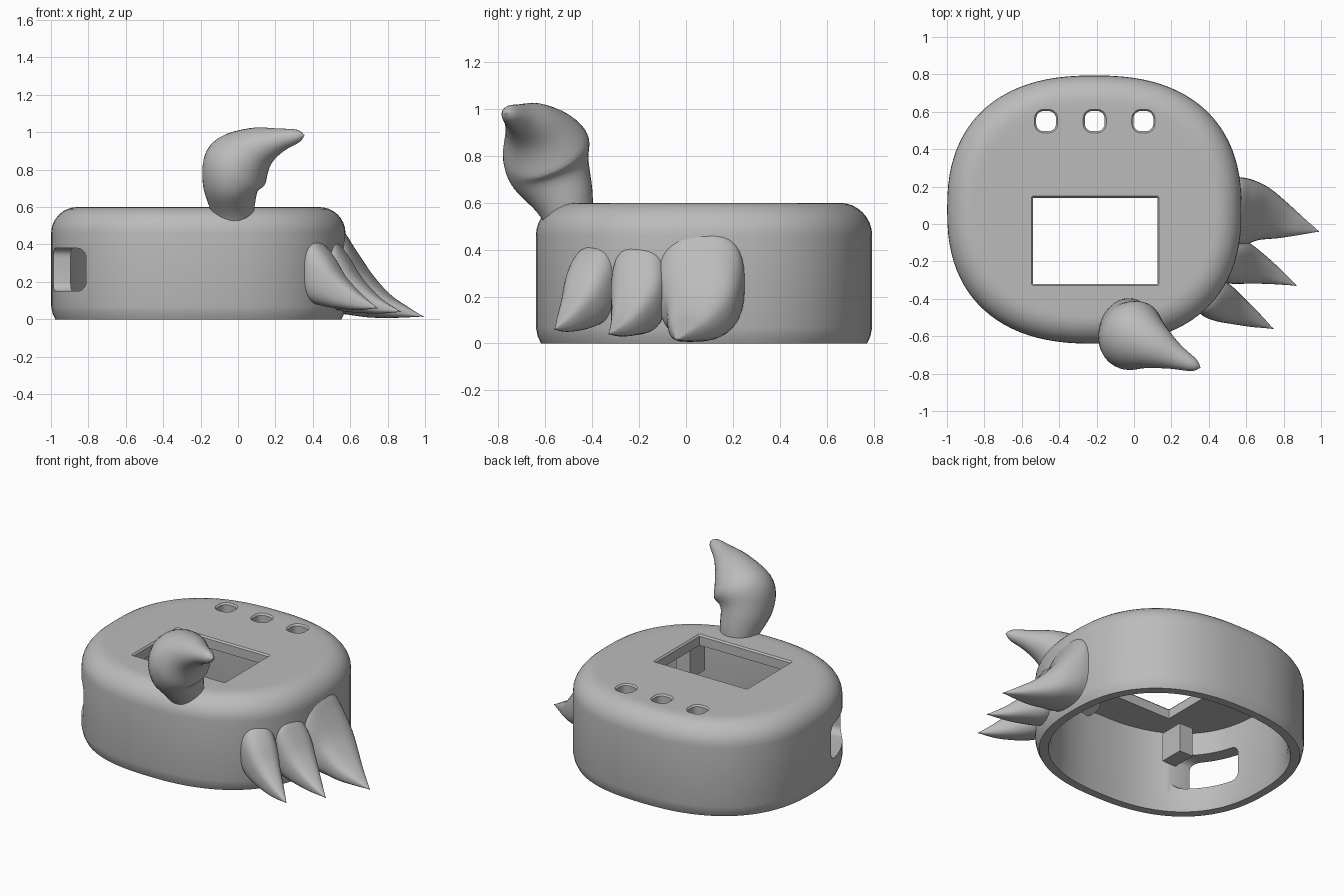
import bpy, bmesh, math
from mathutils import Vector

cube = bpy.data.objects.get("Cube")
if cube:
    bpy.data.objects.remove(cube, do_unlink=True)

grey = bpy.data.materials.new("plain grey")
grey.use_nodes = True
tone = (0.5, 0.5, 0.5, 1)
grey.diffuse_color = tone
grey.node_tree.nodes["Principled BSDF"].inputs["Base Color"].default_value = tone


def loft(name, rings):
    """Skin a list of equal-length rings and cap both ends."""
    bm = bmesh.new()
    loops = [[bm.verts.new(p) for p in ring] for ring in rings]
    n = len(loops[0])
    for a, b in zip(loops, loops[1:]):
        for i in range(n):
            j = (i + 1) % n
            bm.faces.new((a[i], a[j], b[j], b[i]))
    bm.faces.new(loops[0])
    bm.faces.new(loops[-1])
    bmesh.ops.recalc_face_normals(bm, faces=bm.faces)
    mesh = bpy.data.meshes.new(name)
    bm.to_mesh(mesh)
    bm.free()
    mesh.materials.append(grey)
    obj = bpy.data.objects.new(name, mesh)
    bpy.context.collection.objects.link(obj)
    return obj


def activate(obj):
    bpy.ops.object.select_all(action="DESELECT")
    obj.select_set(True)
    bpy.context.view_layer.objects.active = obj


def smooth(obj, degrees=35):
    activate(obj)
    bpy.ops.object.shade_smooth_by_angle(angle=math.radians(degrees))


def oval(a, b, power, count):
    """Squared-off ellipse outline."""
    pts = []
    for i in range(count):
        t = math.tau * i / count
        c, s = math.cos(t), math.sin(t)
        pts.append((math.copysign(abs(c) ** (2 / power), c) * a,
                    math.copysign(abs(s) ** (2 / power), s) * b))
    return pts


def rounded_rect(u0, u1, v0, v1, r, steps=6):
    pts = []
    for k, (u, v) in enumerate([(u1 - r, v1 - r), (u0 + r, v1 - r),
                                (u0 + r, v0 + r), (u1 - r, v0 + r)]):
        for i in range(steps + 1):
            t = math.pi / 2 * (k + i / steps)
            pts.append((u + r * math.cos(t), v + r * math.sin(t)))
    return pts


def horn(name, stations, up, power=2.0, upright=False):
    """Tapered tube through (x, y, z, half width, half height) stations."""
    rows = []
    ext = [stations[0]] + stations + [stations[-1]]
    for a, b, c, d in zip(ext, ext[1:], ext[2:], ext[3:]):
        for k in range(5):
            t = k / 5
            rows.append([0.5 * (2 * q + (r - p) * t + (2 * p - 5 * q + 4 * r - s) * t * t
                                + (3 * q - p - 3 * r + s) * t ** 3)
                         for p, q, r, s in zip(a, b, c, d)])
    rows.append(stations[-1])
    centres = [Vector(r[:3]) for r in rows]
    up = Vector(up)
    rings = []
    for i, row in enumerate(rows):
        # A wide tangent window keeps neighbouring rings from crossing
        tangent = centres[min(i + 6, len(rows) - 1)] - centres[max(i - 6, 0)]
        side = tangent.cross(up).normalized()
        top = up if upright else side.cross(tangent).normalized()
        rings.append([centres[i] + side * u + top * v
                      for u, v in oval(max(row[3], .002), max(row[4], .002), power, 32)])
    smooth(loft(name, rings), 60)


# Hollow shell: ceiling, inner wall, rim, outer wall, rounded shoulder
CX, CY, HX, HY = -0.212, 0.077, 0.787, 0.717
section = [(.09, .53), (.09, .06), (.075, 0), (.022, 0), (.008, .03), (0, .07), (0, .46)]
for i in range(1, 9):
    t = math.pi / 2 * i / 8
    section.append((.14 * (1 - math.cos(t)), .46 + .14 * math.sin(t)))
section.append((.18, .6))
shell = loft("shell", [[(CX + x, CY + y, z) for x, y in oval(HX - d, HY - d, 2.4, 96)]
                       for d, z in section])


def cut(cutter):
    cutter.hide_render = True
    mod = shell.modifiers.new("opening", "BOOLEAN")
    mod.operation = "DIFFERENCE"
    mod.solver = "EXACT"
    mod.object = cutter
    activate(shell)
    bpy.ops.object.modifier_apply(modifier=mod.name)
    bpy.data.objects.remove(cutter, do_unlink=True)


def top_cutter(name, u0, u1, v0, v1, r):
    rings = []
    for flare, z in [(0, .45), (0, .59), (.01, .601), (.01, .7)]:
        rings.append([(x, y, z) for x, y in
                      rounded_rect(u0 - flare, u1 + flare, v0 - flare, v1 + flare, r + flare)])
    return loft(name, rings)


# Screen window, three button holes and the side slot
cut(top_cutter("window_cutter", -.54, .125, -.32, .14, .002))
for x in (-.47, -.21, .05):
    cut(top_cutter("button_cutter", x - .053, x + .053, .496, .604, .04))
cut(loft("slot_cutter", [[(x, y, z) for y, z in rounded_rect(-.45, -.1, .15, .38, .05)]
                         for x in (-1.1, -.65)]))
smooth(shell)

# Inner support blocks against the front corners of the wall
for name, sx in (("right_support", -1), ("left_support", 1)):
    x = CX + sx * .43
    loft(name, [[(x + u, -.36 + v, z) for u, v in
                 ((-.05, -.08), (.05, -.08), (.05, .08), (-.05, .08))] for z in (.31, .5)])

# Curved horn on the front of the top
horn("top_horn", [(-.02, -.49, .51, .1, .1), (-.03, -.515, .6, .12, .125),
                  (-.04, -.575, .72, .152, .17), (.0, -.60, .83, .18, .19),
                  (.11, -.655, .92, .115, .125), (.22, -.71, .958, .065, .07),
                  (.32, -.755, .98, .034, .034), (.355, -.768, .985, 0, 0)], (0, 1, 0))

# Three claws on the left side
horn("back_claw", [(.5, .07, .255, .18, .225), (.56, .065, .25, .185, .222),
                   (.62, .06, .2, .175, .18), (.7, .05, .13, .14, .12),
                   (.8, .015, .072, .095, .065), (.9, -.015, .04, .045, .03),
                   (.99, -.04, .015, 0, 0)], (0, 0, 1), 2.7, True)
horn("middle_claw", [(.47, -.19, .25, .12, .19), (.53, -.2, .23, .12, .18),
                     (.58, -.21, .19, .115, .15), (.65, -.235, .13, .09, .095),
                     (.75, -.275, .075, .05, .045), (.87, -.33, .04, 0, 0)],
     (0, 0, 1), 2.7, True)
horn("front_claw", [(.38, -.365, .255, .1, .155), (.43, -.4, .245, .11, .165),
                    (.49, -.432, .205, .1, .14), (.56, -.468, .145, .075, .09),
                    (.65, -.513, .095, .042, .045), (.745, -.56, .06, 0, 0)],
     (0, 0, 1), 2.6, True)
